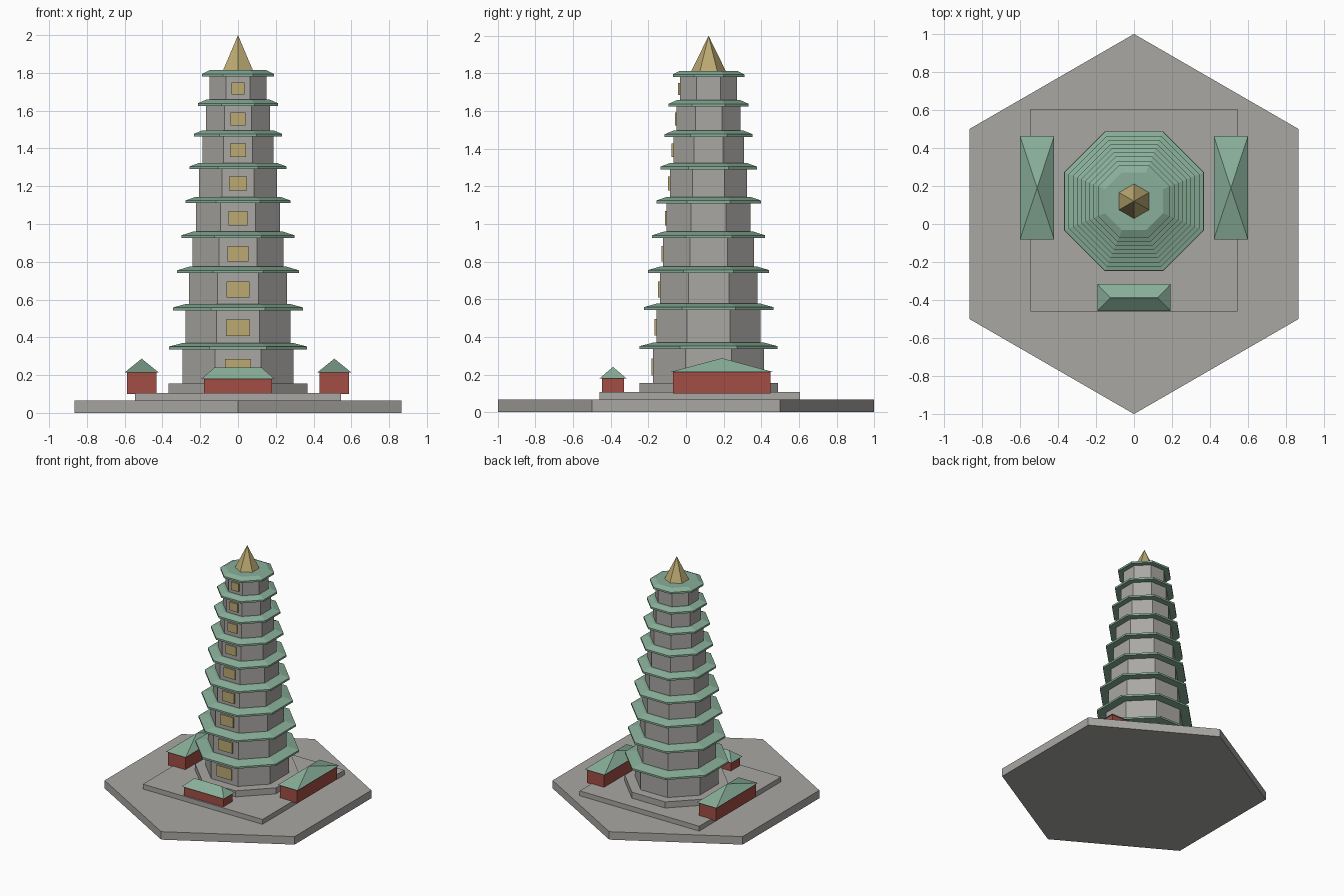
import bpy, bmesh, math

if "Cube" in bpy.data.objects:
    bpy.data.objects.remove(bpy.data.objects["Cube"])


def material(name, rgb):
    m = bpy.data.materials.new(name)
    m.diffuse_color = (*rgb, 1)
    m.use_nodes = True
    m.node_tree.nodes["Principled BSDF"].inputs["Base Color"].default_value = m.diffuse_color
    return m


STONE = material("grey stone", (0.40, 0.39, 0.37))
GREEN = material("green tile", (0.25, 0.43, 0.32))
RED = material("red wall", (0.36, 0.075, 0.06))
GOLD = material("gold", (0.50, 0.40, 0.17))


def loft(name, rings, mat):
    """Skin a closed solid through rings of points, listed bottom to top."""
    bm = bmesh.new()
    vs = [[bm.verts.new(p) for p in r] for r in rings]
    n = len(vs[0])
    bm.faces.new(vs[0][::-1])
    for a, b in zip(vs, vs[1:]):
        for i in range(n):
            j = (i + 1) % n
            if len(b) == 1:
                bm.faces.new((a[i], a[j], b[0]))
            else:
                bm.faces.new((a[i], a[j], b[j], b[i]))
    if len(vs[-1]) > 2:
        bm.faces.new(vs[-1])
    bmesh.ops.remove_doubles(bm, verts=bm.verts, dist=1e-5)
    bmesh.ops.recalc_face_normals(bm, faces=bm.faces)
    me = bpy.data.meshes.new(name)
    bm.to_mesh(me)
    bm.free()
    me.materials.append(mat)
    ob = bpy.data.objects.new(name, me)
    bpy.context.collection.objects.link(ob)
    return ob


def octagon(apothem, z):
    r = apothem / math.cos(math.pi / 8)
    return [(r * math.cos((k + .5) * math.pi / 4), CY + r * math.sin((k + .5) * math.pi / 4), z)
            for k in range(8)]


def hexagon(r, cy, z):
    return [(r * math.sin(-k * math.pi / 3), cy + r * math.cos(k * math.pi / 3), z) for k in range(6)]


def rect(cx, cy, hx, hy, z):
    return [(cx - hx, cy - hy, z), (cx + hx, cy - hy, z), (cx + hx, cy + hy, z), (cx - hx, cy + hy, z)]


CY = 0.12  # tower centre line

# Stepped terraces
loft("hexagonal_base", [hexagon(1, 0, 0), hexagon(1, 0, 0.066)], STONE)
loft("square_terrace", [rect(0, 0.073, 0.545, 0.533, z) for z in (0.06, 0.106)], STONE)
loft("octagonal_plinth", [octagon(0.368, z) for z in (0.10, 0.156)], STONE)

# Nine tapering storeys, each with a front window and an eave roof
eaves = [0.336, 0.543, 0.740, 0.925, 1.110, 1.290, 1.462, 1.624, 1.780]
floor = 0.15
for i, z in enumerate(eaves):
    wall = 0.295 - 0.0179 * i
    roof = 0.366 - 0.022 * i
    n = i + 1
    loft(f"storey_{n}", [octagon(wall, floor), octagon(wall, z + 0.01)], STONE)
    loft(f"eave_roof_{n}", [octagon(roof, z), octagon(roof, z + 0.015),
                            octagon(roof * 0.8, z + 0.034)], GREEN)
    half_w = 0.068 - 0.0042 * i
    top = z - 0.05 + 0.0025 * i
    height = 0.092 - 0.0033 * i
    loft(f"window_{n}", [rect(0, CY - wall - 0.0045, half_w, 0.005, zz)
                         for zz in (top - height, top)], GOLD)
    floor = z + 0.025

# Spire
loft("spire", [hexagon(0.092, CY, 1.812), [(0, CY, 2.0)]], GOLD)

# Side halls with pyramid roofs
for side, s in (("left", -1), ("right", 1)):
    loft(f"{side}_hall", [rect(s * 0.51, 0.19, 0.078, 0.26, z) for z in (0.10, 0.216)], RED)
    loft(f"{side}_hall_roof", [rect(s * 0.51, 0.19, 0.09, 0.272, 0.214),
                               [(s * 0.51, 0.19, 0.287)]], GREEN)

# Front gatehouse with hipped roof
loft("gatehouse", [rect(0, -0.388, 0.179, 0.059, z) for z in (0.10, 0.182)], RED)
loft("gatehouse_roof", [rect(0, -0.388, 0.193, 0.071, 0.18),
                        rect(0, -0.388, 0.125, 0.0005, 0.24)], GREEN)
